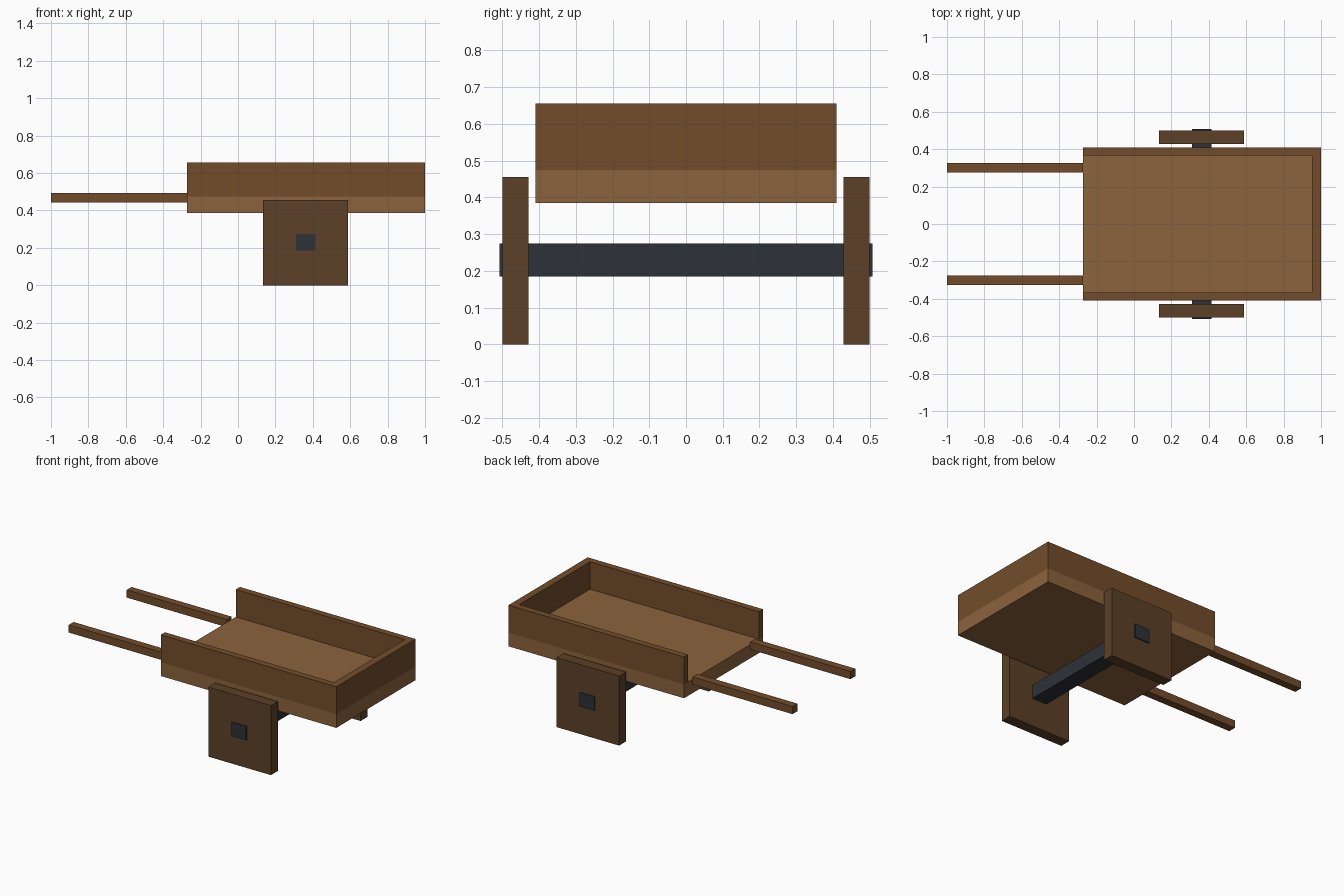
import bpy
import bmesh

if "Cube" in bpy.data.objects:
    bpy.data.objects.remove(bpy.data.objects["Cube"])


def material(name, rgb):
    m = bpy.data.materials.new(name)
    m.diffuse_color = (*rgb, 1.0)
    m.use_nodes = True
    m.node_tree.nodes["Principled BSDF"].inputs["Base Color"].default_value = m.diffuse_color
    return m


FLOOR = material("light wood", (0.26, 0.125, 0.045))
WALL = material("brown wood", (0.17, 0.073, 0.023))
WHEEL = material("dark wood", (0.107, 0.051, 0.02))
IRON = material("dark iron", (0.027, 0.031, 0.037))


def box(name, x, y, z, mat):
    """Box from (min, max) ranges along each axis."""
    bm = bmesh.new()
    bmesh.ops.create_cube(bm, size=1)
    ranges = (x, y, z)
    for v in bm.verts:
        v.co = [r[0] if c < 0 else r[1] for c, r in zip(v.co, ranges)]
    mesh = bpy.data.meshes.new(name)
    bm.to_mesh(mesh)
    bm.free()
    mesh.materials.append(mat)
    ob = bpy.data.objects.new(name, mesh)
    bpy.context.collection.objects.link(ob)
    return ob


def pair(name, x, y, z, mat):
    """The same box on both sides of the cart."""
    box(name + "_left", x, y, z, mat)
    box(name + "_right", x, (-y[1], -y[0]), z, mat)


BACK, FRONT = -0.273, 1.0

# Cart bed: floor slab, two side boards and one end board, open at the handles
box("bed_floor", (BACK, FRONT), (-0.41, 0.41), (0.385, 0.475), FLOOR)
pair("side_board", (BACK, FRONT), (0.367, 0.41), (0.475, 0.655), WALL)
box("end_board", (0.953, FRONT), (-0.367, 0.367), (0.475, 0.655), WALL)

# Handles
pair("handle", (-1.0, BACK), (0.275, 0.325), (0.443, 0.493), WALL)

# Square wheels and axle
pair("wheel", (0.135, 0.589), (0.429, 0.5), (0.0, 0.456), WHEEL)
box("axle", (0.309, 0.415), (-0.508, 0.508), (0.185, 0.275), IRON)
